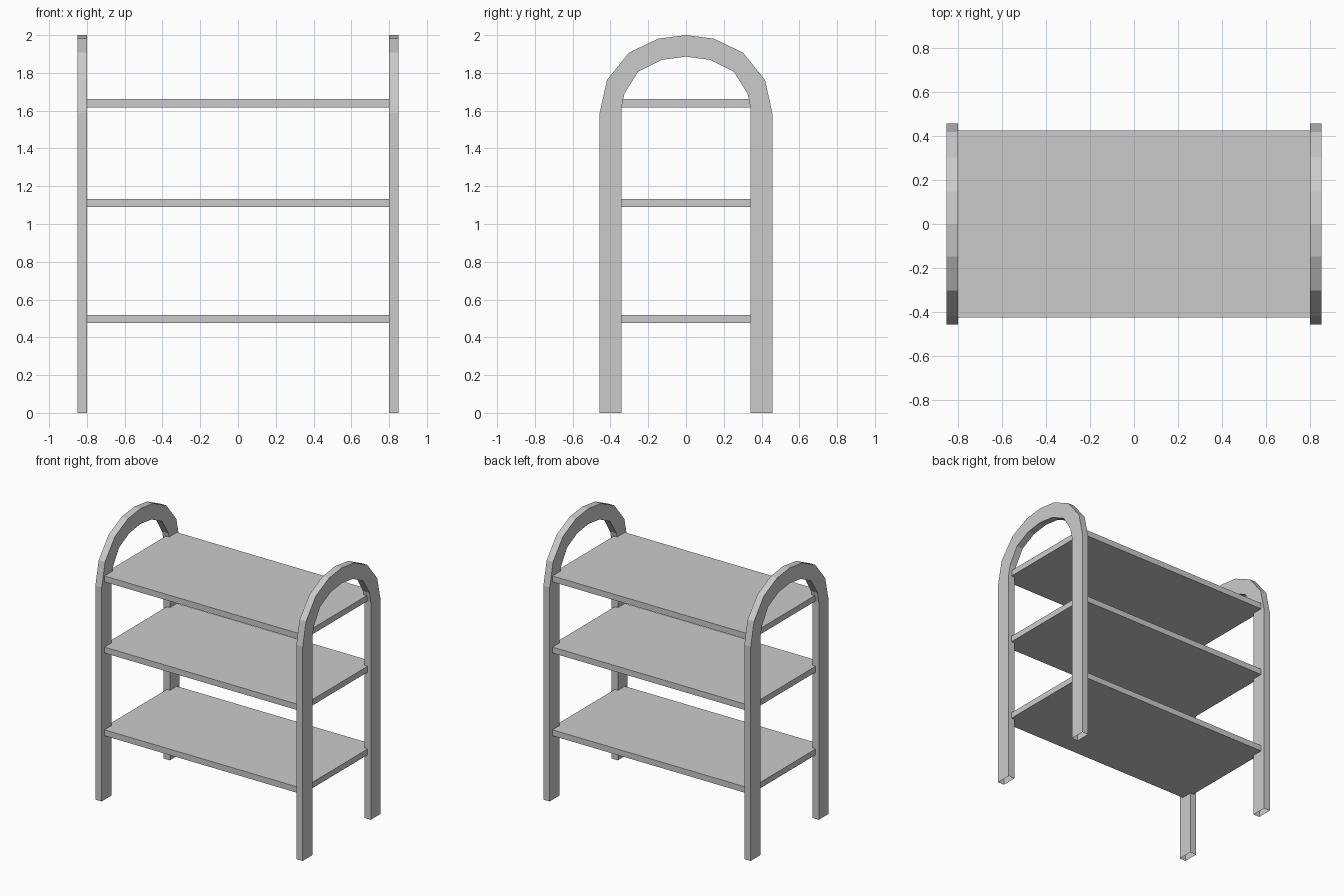
import bpy, bmesh

if "Cube" in bpy.data.objects:
    bpy.data.objects.remove(bpy.data.objects["Cube"])

# Half profiles of the arched side frame (y, z), floor to crown
OUTER = [(0.457, 0), (0.457, 1.588), (0.418, 1.763), (0.302, 1.907), (0.148, 1.981), (0, 2.0)]
INNER = [(0.342, 0), (0.342, 1.615), (0.326, 1.69), (0.253, 1.807), (0.129, 1.869), (0, 1.886)]


def add_object(name, bm):
    bmesh.ops.recalc_face_normals(bm, faces=bm.faces[:])
    mesh = bpy.data.meshes.new(name)
    bm.to_mesh(mesh)
    bm.free()
    obj = bpy.data.objects.new(name, mesh)
    bpy.context.collection.objects.link(obj)
    return obj


def full_arch(half):
    return half + [(-y, z) for y, z in reversed(half[:-1])]


def side_frame(name, x0, x1):
    bm = bmesh.new()
    # Four-cornered cross-sections swept along the arch, feet left open
    rings = []
    for o, i in zip(full_arch(OUTER), full_arch(INNER)):
        corners = [(x0, *o), (x1, *o), (x1, *i), (x0, *i)]
        rings.append([bm.verts.new(c) for c in corners])
    for a, b in zip(rings, rings[1:]):
        for k in range(4):
            n = (k + 1) % 4
            bm.faces.new((a[k], a[n], b[n], b[k]))
    return add_object(name, bm)


def shelf(name, z0, z1):
    bm = bmesh.new()
    bmesh.ops.create_cube(bm, size=1)
    bmesh.ops.scale(bm, vec=(1.65, 0.848, z1 - z0), verts=bm.verts[:])
    bmesh.ops.translate(bm, vec=(0, 0, (z0 + z1) / 2), verts=bm.verts[:])
    return add_object(name, bm)


# Arched side frames
side_frame("left_arched_frame", -0.851, -0.799)
side_frame("right_arched_frame", 0.799, 0.851)

# Shelves, their ends set into the frames
for name, top in (("lower_shelf", 0.519), ("middle_shelf", 1.133), ("upper_shelf", 1.661)):
    shelf(name, top - 0.044, top)
